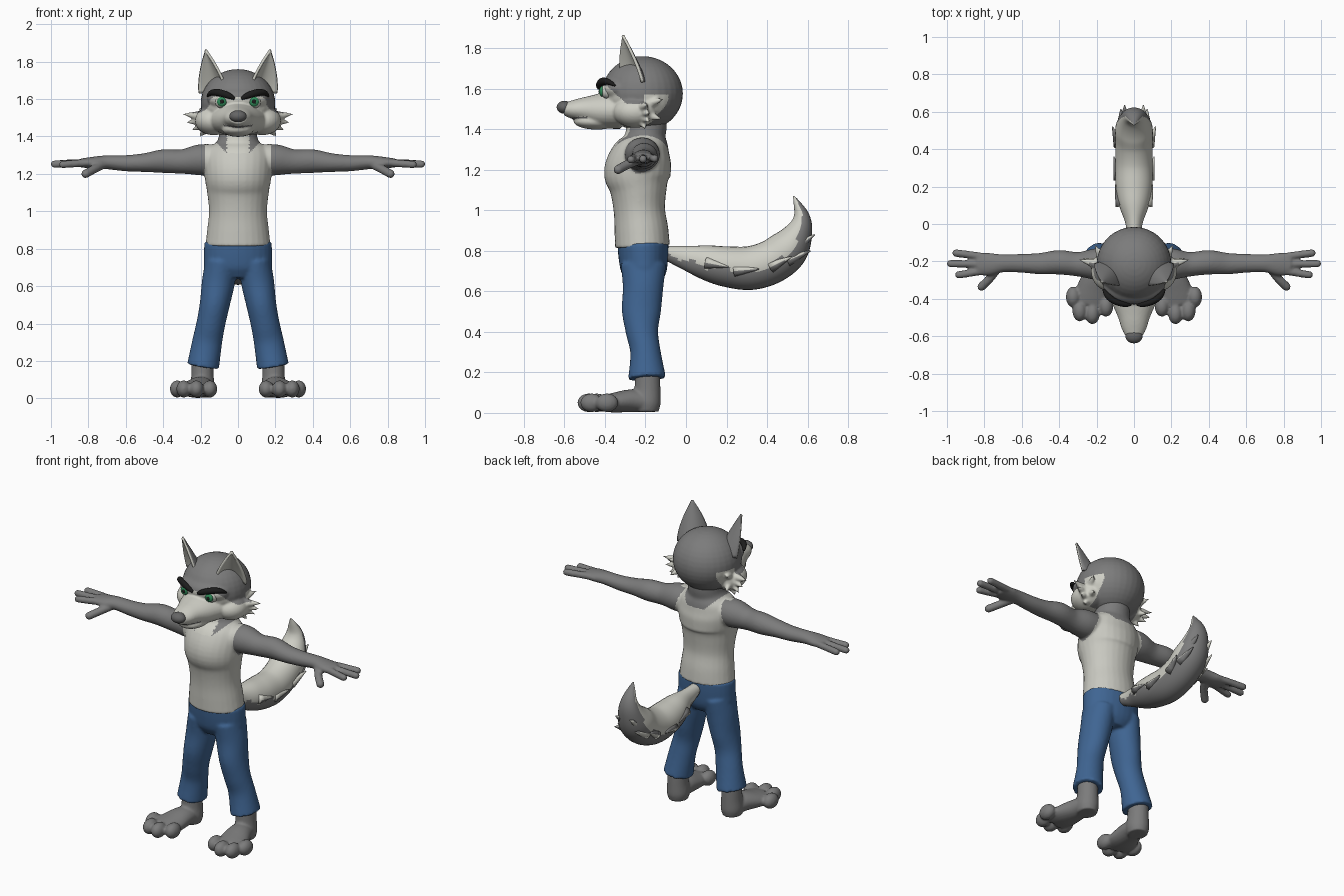
import bpy, bmesh, math
from mathutils import Vector, Matrix

cube = bpy.data.objects.get("Cube")
if cube:
    bpy.data.objects.remove(cube, do_unlink=True)


def material(name, *rgb):
    m = bpy.data.materials.new(name)
    m.use_nodes = True
    m.diffuse_color = (*rgb, 1)
    m.node_tree.nodes["Principled BSDF"].inputs["Base Color"].default_value = (*rgb, 1)
    return m


GREY = material("grey fur", .2, .2, .2)
LIGHT = material("light fur", .62, .62, .56)
SHIRT = material("shirt cloth", .58, .58, .53)
BLUE = material("blue denim", .05, .13, .29)
BLACK = material("black", .012, .012, .012)
GREEN = material("green iris", .03, .26, .1)
NOSE = material("nose grey", .13, .13, .13)

X, Y = Vector((1, 0, 0)), Vector((0, 1, 0))


def spline(pts, n):
    """Smooth path through points of any dimension."""
    out, last = [], len(pts) - 1
    for i in range(last):
        a, b, c, d = (Vector(pts[min(max(i + k, 0), last)]) for k in (-1, 0, 1, 2))
        for j in range(n):
            t = j / n
            out.append(b + ((c - a) * t + (a * 2 - b * 5 + c * 4 - d) * t ** 2
                            + (b * 3 - a - c * 3 + d) * t ** 3) * .5)
    return out + [Vector(pts[-1])]


def loft(bm, pts, side=X, n=5, seg=28):
    """Elliptical tube through (x, y, z, radius along side, other radius)."""
    path, rings = spline(pts, n), []
    for i, p in enumerate(path):
        a, b = path[max(i - 1, 0)], path[min(i + 1, len(path) - 1)]
        t = (Vector(b[:3]) - Vector(a[:3])).normalized()
        u = (side - t * side.dot(t)).normalized()
        v = t.cross(u)
        angles = [math.tau * k / seg for k in range(seg)]
        rings.append([bm.verts.new(Vector(p[:3]) + u * math.cos(w) * max(p[3], .002)
                                   + v * math.sin(w) * max(p[4], .002)) for w in angles])
    for r, s in zip(rings, rings[1:]):
        for k in range(seg):
            m = (k + 1) % seg
            bm.faces.new((r[k], r[m], s[m], s[k]))
    bm.faces.new(rings[0])
    bm.faces.new(rings[-1])


def ball(bm, centre, radii):
    mat = Matrix.Translation(centre) @ Matrix.Diagonal((*radii, 1))
    bmesh.ops.create_uvsphere(bm, u_segments=32, v_segments=20, radius=1, matrix=mat)


def spike(bm, a, b, r, side=Y):
    loft(bm, [(*a, r, r), (*b, .003, .003)], side, 3, 10)


def finger(bm, pts, r):
    loft(bm, [(*p, r, r) for p in pts], Vector((0, 0, 1)))
    ball(bm, pts[-1], (r, r, r))


def mirror(bm):
    copy = bmesh.ops.duplicate(bm, geom=bm.verts[:] + bm.edges[:] + bm.faces[:])
    for v in copy["geom"]:
        if isinstance(v, bmesh.types.BMVert):
            v.co.x *= -1


def finish(bm, name, mats, rule=None, voxel=0, smooth=4, thick=0):
    """Make the object, fuse its parts if asked, then colour its faces."""
    bmesh.ops.recalc_face_normals(bm, faces=bm.faces)
    mesh = bpy.data.meshes.new(name)
    bm.to_mesh(mesh)
    bm.free()
    ob = bpy.data.objects.new(name, mesh)
    bpy.context.collection.objects.link(ob)
    if voxel:
        r = ob.modifiers.new("fuse", 'REMESH')
        r.mode, r.voxel_size = 'VOXEL', voxel
        s = ob.modifiers.new("soften", 'SMOOTH')
        s.factor, s.iterations = .5, smooth
    if thick:
        s = ob.modifiers.new("thickness", 'SOLIDIFY')
        s.thickness, s.offset = thick, 0
    if ob.modifiers:
        graph = bpy.context.evaluated_depsgraph_get()
        ob.data = bpy.data.meshes.new_from_object(ob.evaluated_get(graph))
        ob.modifiers.clear()
    ob.data.materials.clear()
    for m in mats:
        ob.data.materials.append(m)
    for p in ob.data.polygons:
        p.use_smooth = True
        p.material_index = mats.index(rule(p.center, p.normal)) if rule else 0
    return ob


# Body: arms, hands, torso and neck
bm = bmesh.new()
loft(bm, [(.08, -.22, 1.275, .09, .08), (.2, -.215, 1.275, .085, .083), (.3, -.215, 1.266, .065, .065),
          (.4, -.205, 1.268, .065, .063), (.5, -.212, 1.26, .057, .05), (.6, -.21, 1.257, .05, .043),
          (.7, -.21, 1.262, .048, .037), (.77, -.215, 1.26, .06, .032), (.84, -.215, 1.258, .06, .024)], Y)
for start, end in [((-.175, 1.26), (.952, -.155, 1.255)), ((-.215, 1.26), (.981, -.212, 1.252)),
                   ((-.25, 1.26), (.937, -.272, 1.25))]:
    finger(bm, [(.8, *start), end], .02)
finger(bm, [(.72, -.225, 1.25), (.77, -.29, 1.225), (.815, -.335, 1.2)], .023)
mirror(bm)
loft(bm, [(0, -.215, .82, .174, .135), (0, -.22, .9, .165, .133), (0, -.23, 1, .155, .127),
          (0, -.235, 1.1, .165, .14), (0, -.24, 1.18, .178, .165), (0, -.22, 1.27, .185, .15),
          (0, -.205, 1.33, .165, .12), (0, -.2, 1.37, .115, .1), (0, -.195, 1.42, .1, .1), (0, -.2, 1.5, .1, .1)])


def body_colour(c, n):
    x = abs(c.x)
    back = max(0, c.z - 1.22) * .3 if c.y > -.2 else 0
    if x > .178 - back and c.z > 1.14:
        return GREY
    if c.z > 1.31 + max(0, x - .06):
        return LIGHT if x < .06 and c.y < -.24 else GREY
    return SHIRT


finish(bm, "torso_and_arms", [GREY, SHIRT, LIGHT], body_colour, .0075)

# Trousers
bm = bmesh.new()
loft(bm, [(.09, -.21, .73, .085, .112), (.105, -.212, .62, .088, .1), (.125, -.22, .5, .08, .096),
          (.145, -.217, .4, .077, .08), (.165, -.2, .3, .08, .075), (.187, -.192, .17, .086, .094)])
mirror(bm)
loft(bm, [(0, -.212, .838, .18, .127), (0, -.21, .76, .182, .122), (0, -.208, .69, .175, .11),
          (0, -.21, .64, .1, .08)])
finish(bm, "trousers", [BLUE], None, .009)

# Feet with four toes each
bm = bmesh.new()
loft(bm, [(.19, -.19, .22, .058, .06), (.19, -.19, .12, .06, .064), (.19, -.195, .05, .066, .07),
          (.19, -.195, .005, .055, .06)])
loft(bm, [(.187, -.16, .045, .055, .042), (.2, -.26, .06, .07, .056), (.22, -.36, .05, .09, .048),
          (.235, -.43, .045, .09, .036)])
for x, y in [(.15, -.44), (.222, -.48), (.29, -.465), (.325, -.39)]:
    ball(bm, (x, y, .05), (.039, .056, .046))
mirror(bm)
finish(bm, "feet", [GREY], None, .008, 3)

# Head: cheeks with tufts, skull, brow ridge, muzzle and jaw
bm = bmesh.new()
ball(bm, (.13, -.25, 1.485), (.1, .11, .078))
for x, y, z in [(.295, -.19, 1.52), (.275, -.18, 1.475), (.245, -.18, 1.435), (.205, -.2, 1.4),
                (.21, -.11, 1.55), (.2, -.12, 1.45)]:
    spike(bm, (.15, -.23, 1.49 + (z - 1.48) * .3), (x, y, z), .045)
mirror(bm)
ball(bm, (0, -.215, 1.575), (.2, .2, .185))
ball(bm, (0, -.33, 1.6), (.165, .1, .07))
loft(bm, [(0, -.32, 1.49, .16, .09), (0, -.42, 1.492, .12, .085), (0, -.5, 1.497, .085, .062),
          (0, -.56, 1.497, .066, .046), (0, -.6, 1.5, .045, .032)])
ball(bm, (0, -.44, 1.438), (.085, .115, .04))


def head_colour(c, n):
    x = abs(c.x)
    if c.y < -.485 and abs(c.z - 1.45 - x * .1) < .005:
        return NOSE
    edge = 1.61 - min(1, max(0, (c.y + .385) / .09)) * .085
    if c.y > -.21:
        edge = 1.57
    limit = -.22 if x < .15 else -.07
    return LIGHT if c.z < edge and c.y < limit else GREY


finish(bm, "head", [GREY, LIGHT, NOSE], head_colour, .007)

# Cupped ears
bm = bmesh.new()
base, tip = Vector((.137, -.27, 1.64)), Vector((.174, -.312, 1.862))
across, opening, n = Vector((.8, .6, -.1)), Vector((.6, -.8, 0)), 14
grid = []
for i in range(n + 1):
    v = i / n
    width = max(.09 * (1 - v ** 1.6), .003)
    us = [2 * k / n - 1 for k in range(n + 1)]
    grid.append([bm.verts.new(base.lerp(tip, v) + across * u * width
                              - opening * .07 * (1 - u * u) * (1 - v)) for u in us])
for r, s in zip(grid, grid[1:]):
    for k in range(n):
        bm.faces.new((r[k], r[k + 1], s[k + 1], s[k]))
mirror(bm)


def ear_colour(c, n):
    side = 1 if c.x > 0 else -1
    return LIGHT if n.dot(Vector((side * opening.x, opening.y, 0))) > .25 else GREY


finish(bm, "ears", [GREY, LIGHT], ear_colour, thick=.014)

# Nose
bm = bmesh.new()
ball(bm, (0, -.6, 1.508), (.046, .038, .032))
finish(bm, "nose", [NOSE])

# Eyes and brows, in mirrored pairs
for name, mat, y, r, depth in [("eyeballs", LIGHT, -.388, .036, .033), ("irises", GREEN, -.414, .026, .014),
                               ("pupils", BLACK, -.425, .011, .006)]:
    bm = bmesh.new()
    ball(bm, (.086, y, 1.586), (r, depth, r))
    mirror(bm)
    finish(bm, name, [mat])
bm = bmesh.new()
loft(bm, [(.018, -.43, 1.602, .008, .008), (.05, -.43, 1.618, .016, .014), (.1, -.415, 1.634, .019, .016),
          (.14, -.385, 1.634, .015, .016), (.163, -.35, 1.615, .005, .006)], Vector((0, 0, 1)))
mirror(bm)
finish(bm, "eyebrows", [BLACK])

# Curled tail with side tufts
bm = bmesh.new()
for a, b in [((.07, .1, .74), (.1, .21, .72)), ((.08, .24, .7), (.108, .36, .71)),
             ((.08, .42, .72), (.115, .52, .77)), ((.07, .5, .75), (.07, .615, .8)),
             ((.05, .55, .82), (.05, .635, .88))]:
    spike(bm, a, b, .03, X)
mirror(bm)
loft(bm, [(0, -.1, .79, .035, .035), (0, 0, .765, .045, .06), (0, .1, .742, .08, .086),
          (0, .2, .722, .098, .1), (0, .32, .715, .1, .108), (0, .43, .75, .1, .108),
          (0, .51, .815, .1, .1), (0, .56, .9, .075, .066), (0, .57, .97, .05, .04),
          (0, .545, 1.04, .02, .015), (0, .53, 1.07, .003, .003)], X, 6)


def tail_colour(c, n):
    bend = min(1, max(0, (c.y - .3) / .22))
    inward = Vector((0, -bend, 1 - .8 * bend)).normalized()
    return LIGHT if n.dot(inward) > -.1 + .15 * math.sin(c.y * 45) else GREY


finish(bm, "tail", [GREY, LIGHT], tail_colour)
